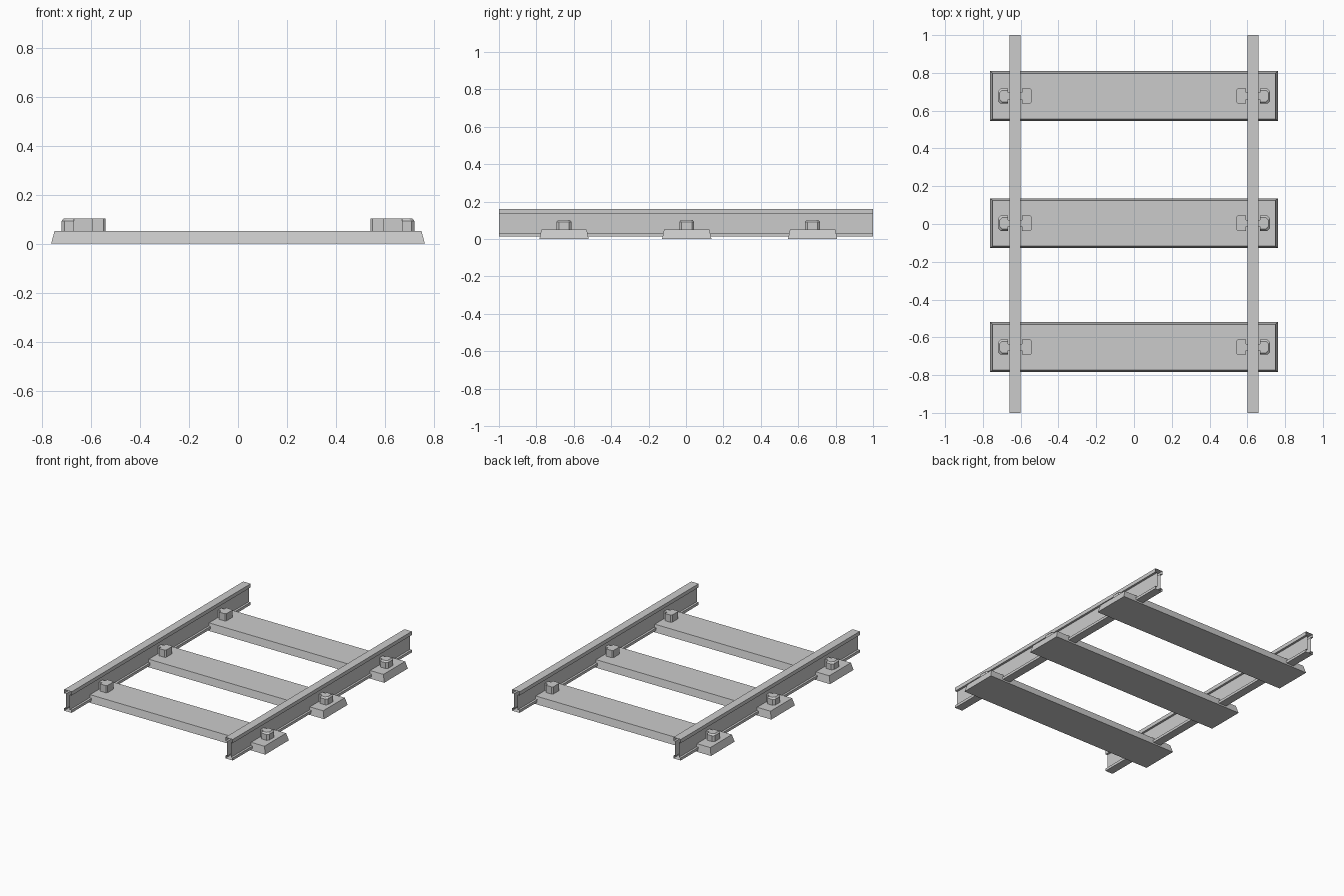
import bpy, bmesh

if "Cube" in bpy.data.objects:
    bpy.data.objects.remove(bpy.data.objects["Cube"])

SLEEPER_Y = (-0.652, 0.004, 0.677)
RAIL_X = 0.63


def loft(name, rings, capped=True):
    """Join matching closed rings of points with flat quads."""
    bm = bmesh.new()
    loops = [[bm.verts.new(p) for p in ring] for ring in rings]
    n = len(loops[0])
    for a, b in zip(loops, loops[1:]):
        for i in range(n):
            j = (i + 1) % n
            bm.faces.new((a[i], a[j], b[j], b[i]))
    if capped:
        bm.faces.new(loops[0][::-1])
        bm.faces.new(loops[-1])
    bmesh.ops.recalc_face_normals(bm, faces=bm.faces)
    mesh = bpy.data.meshes.new(name)
    bm.to_mesh(mesh)
    bm.free()
    obj = bpy.data.objects.new(name, mesh)
    bpy.context.collection.objects.link(obj)
    return obj


def rect(hx, hy, cy, z):
    return [(-hx, cy - hy, z), (hx, cy - hy, z), (hx, cy + hy, z), (-hx, cy + hy, z)]


def clip_ring(side, cy, z, inset=0.0):
    """H-shaped clip outline, outer end first; inset pulls in the outer end."""
    out, inn, c, h, n = 0.72 - inset, 0.541, 0.013, 0.04, 0.018
    half = [(out, h - c - inset), (out - c, h - inset), (0.668, h - inset), (0.668, n),
            (0.594, n), (0.594, h), (inn + 0.008, h), (inn, h - 0.008)]
    pts = half + [(x, -y) for x, y in reversed(half)]
    return [(side * x, cy + y, z) for x, y in pts]


# Tapered sleepers with a clip at each end
for i, y in enumerate(SLEEPER_Y, 1):
    loft(f"sleeper_{i}", [rect(0.762, 0.132, y, 0.0), rect(0.748, 0.121, y, 0.051)])
    for side, label in ((-1, "left"), (1, "right")):
        loft(f"clip_{label}_{i}", [clip_ring(side, y, 0.045), clip_ring(side, y, 0.092),
                                   clip_ring(side, y, 0.102, 0.009)])

# I-section rails, open at both ends
W, T = 0.029, 0.014
right = [(W, 0.013), (W, 0.031), (T, 0.031), (T, 0.136), (W, 0.136), (W, 0.162)]
section = right + [(-x, z) for x, z in reversed(right)]
for side, label in ((-1, "left"), (1, "right")):
    rings = [[(side * RAIL_X + x, y, z) for x, z in section] for y in (-1.0, 1.0)]
    loft(f"rail_{label}", rings, capped=False)
